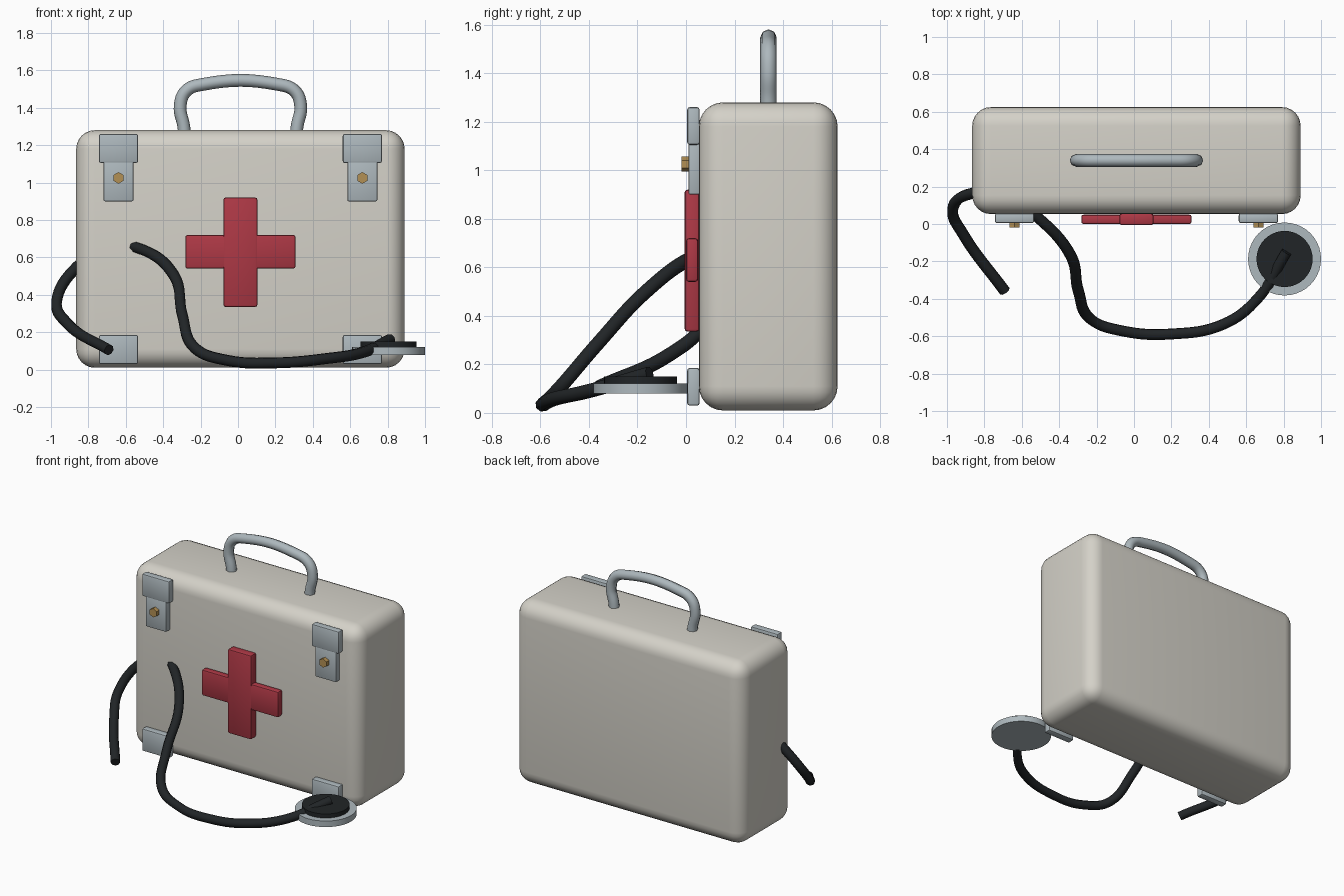
import bpy
from math import radians

if "Cube" in bpy.data.objects:
    bpy.data.objects.remove(bpy.data.objects["Cube"])


def material(name, rgb):
    m = bpy.data.materials.new(name)
    m.diffuse_color = (*rgb, 1)
    m.use_nodes = True
    m.node_tree.nodes["Principled BSDF"].inputs["Base Color"].default_value = m.diffuse_color
    return m


CREAM = material("cream", (0.66, 0.64, 0.58))
METAL = material("metal", (0.42, 0.48, 0.51))
RED = material("red", (0.42, 0.04, 0.06))
BLACK = material("black", (0.015, 0.018, 0.02))
BRASS = material("brass", (0.45, 0.28, 0.09))
MID = 0.013  # x centre of the case


def finish(ob, name, mat, bevel=0, segments=2, angle=35):
    ob.name = name
    ob.data.materials.append(mat)
    bpy.ops.object.select_all(action='DESELECT')
    ob.select_set(True)
    bpy.context.view_layer.objects.active = ob
    if bevel:
        b = ob.modifiers.new("bevel", 'BEVEL')
        b.width, b.segments, b.limit_method = bevel, segments, 'ANGLE'
        bpy.ops.object.modifier_apply(modifier=b.name)
    bpy.ops.object.shade_smooth_by_angle(angle=radians(angle))
    return ob


def box(name, x, y, z, mat, bevel, segments=2):
    lo, hi = zip(x, y, z)
    bpy.ops.mesh.primitive_cube_add(size=1, location=[(a + b) / 2 for a, b in zip(lo, hi)])
    ob = bpy.context.object
    ob.scale = [b - a for a, b in zip(lo, hi)]
    bpy.ops.object.transform_apply(location=False, rotation=False, scale=True)
    return finish(ob, name, mat, bevel, segments)


def disc(name, loc, r, depth, mat, sides=32, rot=(0, 0, 0), bevel=0):
    bpy.ops.mesh.primitive_cylinder_add(vertices=sides, radius=r, depth=depth, location=loc, rotation=rot)
    return finish(bpy.context.object, name, mat, bevel)


def tube(name, points, r, mat):
    cu = bpy.data.curves.new(name, 'CURVE')
    cu.dimensions = '3D'
    cu.bevel_depth, cu.bevel_resolution, cu.resolution_u = r, 2, 8
    cu.use_fill_caps = True
    s = cu.splines.new('BEZIER')
    s.bezier_points.add(len(points) - 1)
    for bp, p in zip(s.bezier_points, points):
        bp.co = p
        bp.handle_left_type = bp.handle_right_type = 'AUTO'
    ob = bpy.data.objects.new(name, cu)
    bpy.context.collection.objects.link(ob)
    bpy.ops.object.select_all(action='DESELECT')
    ob.select_set(True)
    bpy.context.view_layer.objects.active = ob
    bpy.ops.object.convert(target='MESH')
    return finish(bpy.context.object, name, mat, angle=50)


# Case
box("case", (-0.865, 0.891), (0.053, 0.625), (0.01, 1.28), CREAM, 0.1, 6)

# Carry handle
half = [(0.297, 1.24), (0.303, 1.30), (0.322, 1.41), (0.29, 1.49), (0.2, 1.525)]
path = [(MID - x, 0.34, z) for x, z in half] + [(MID + x, 0.34, z) for x, z in reversed(half)]
tube("handle", path, 0.034, METAL)

# Latches and lower corner plates
for side, label in ((-1, "left"), (1, "right")):
    c = MID + side * 0.652
    box(f"{label}_latch_top", (c - 0.105, c + 0.105), (0.005, 0.056), (1.105, 1.26), METAL, 0.01)
    box(f"{label}_latch_plate", (c - 0.08, c + 0.08), (0.01, 0.056), (0.90, 1.115), METAL, 0.007)
    disc(f"{label}_latch_knob", (c, -0.002, 1.025), 0.031, 0.035, BRASS, 6, (radians(90), 0, 0))
    box(f"{label}_foot_plate", (c - 0.105, c + 0.105), (0.005, 0.056), (0.03, 0.185), METAL, 0.01)

# Red cross
box("cross_upright", (MID - 0.091, MID + 0.091), (-0.006, 0.056), (0.335, 0.92), RED, 0.012)
box("cross_bar", (MID - 0.295, MID + 0.295), (0.0, 0.05), (0.54, 0.72), RED, 0.012)

# Stethoscope: chest piece and hose, which passes through the case corner
disc("chest_piece", (0.805, -0.187, 0.1), 0.195, 0.042, METAL, 40)
disc("chest_piece_hub", (0.805, -0.187, 0.133), 0.15, 0.032, BLACK, 40)
hose = [(-0.69, -0.36, 0.105), (-0.91, -0.06, 0.245), (-0.97, 0.075, 0.36),
        (-0.86, 0.165, 0.55), (-0.68, 0.15, 0.655), (-0.52, 0.04, 0.645),
        (-0.34, -0.165, 0.50), (-0.297, -0.36, 0.29), (-0.23, -0.51, 0.115),
        (-0.06, -0.572, 0.05), (0.2, -0.588, 0.036), (0.48, -0.535, 0.06),
        (0.66, -0.40, 0.09), (0.815, -0.15, 0.162)]
tube("hose", hose, 0.03, BLACK)
